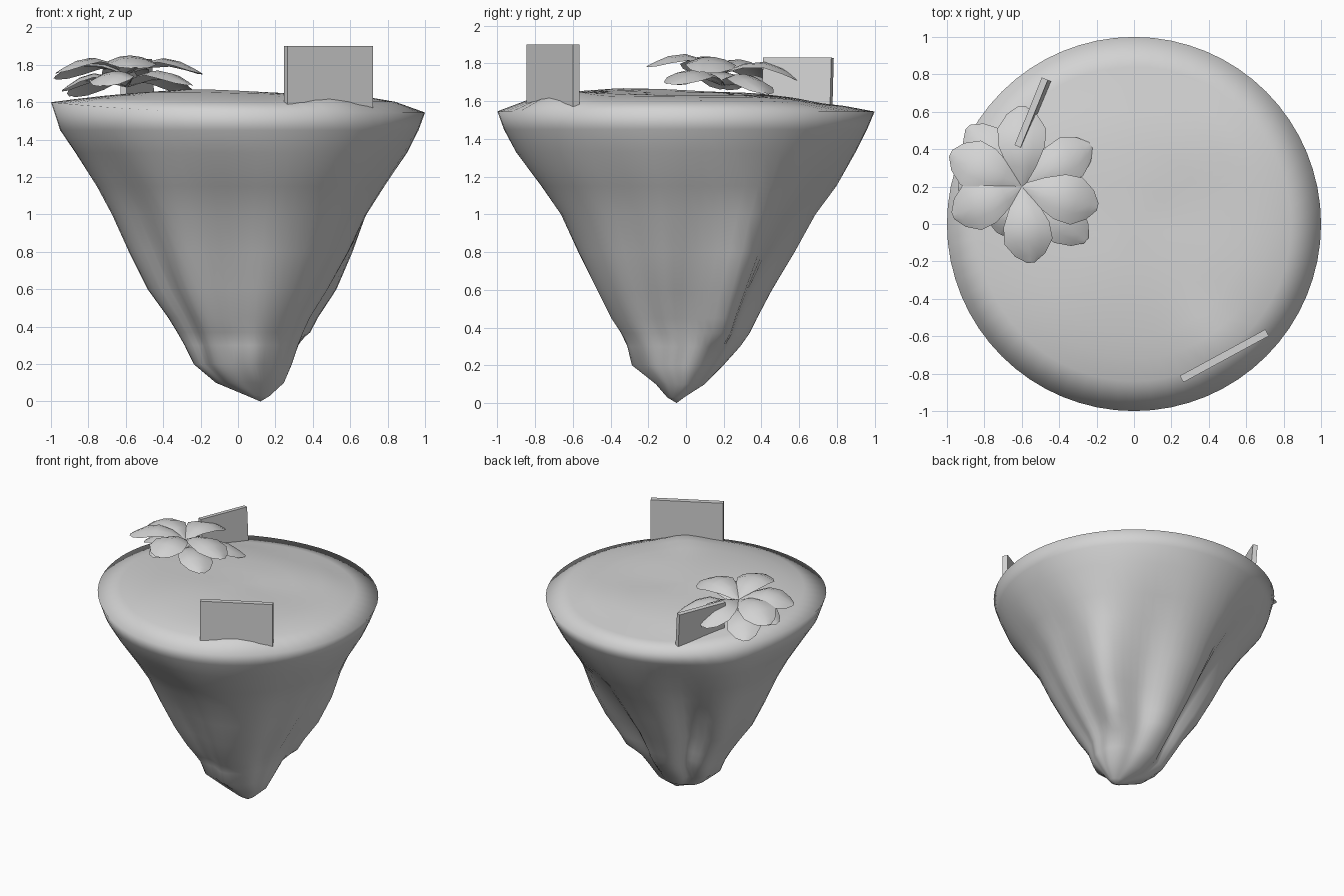
import bpy, bmesh, math
from mathutils import Matrix, Vector

cube = bpy.data.objects.get("Cube")
if cube:
    bpy.data.objects.remove(cube)

stone = bpy.data.materials.new("pale_grey")
stone.use_nodes = True
stone.diffuse_color = (0.65, 0.65, 0.65, 1)
stone.node_tree.nodes["Principled BSDF"].inputs["Base Color"].default_value = (0.65, 0.65, 0.65, 1)


def finish(bm, name, smooth=None):
    bmesh.ops.recalc_face_normals(bm, faces=bm.faces)
    mesh = bpy.data.meshes.new(name)
    bm.to_mesh(mesh)
    bm.free()
    obj = bpy.data.objects.new(name, mesh)
    bpy.context.collection.objects.link(obj)
    mesh.materials.append(stone)
    if smooth:
        bpy.ops.object.select_all(action='DESELECT')
        obj.select_set(True)
        bpy.context.view_layer.objects.active = obj
        bpy.ops.object.shade_smooth_by_angle(angle=math.radians(smooth))
    return obj


def bell(d, width):
    return math.exp(-(d / width) ** 2)


def clamp(v):
    return max(0, min(1, v))


def angle_gap(a, degrees):
    return (math.degrees(a) - degrees + 180) % 360 - 180


# Floating island: stacked rings (height, x range, y range)
SEGMENTS = 64
RINGS = [
    (1.45, -.95, .965, -.965, .96), (1.33, -.87, .91, -.91, .90),
    (1.15, -.76, .80, -.79, .80), (1.0, -.68, .71, -.69, .69),
    (.8, -.59, .62, -.60, .58), (.6, -.49, .51, -.50, .46),
    (.45, -.38, .41, -.42, .38), (.37, -.33, .37, -.36, .34),
    (.3, -.29, .34, -.31, .29), (.2, -.24, .30, -.27, .20),
    (.1, -.12, .25, -.16, .10), (.03, .05, .17, -.1, -.01),
]
# Gullies running down the rock: (direction, width, depth)
GULLIES = [(-98, 17, .15), (-25, 13, .08), (2, 11, .08), (64, 16, .15),
           (128, 13, .28), (170, 11, .07), (218, 11, .11)]


def top_height(x, y):
    r = math.hypot(x, y)
    rim = 1.545 + .055 * max(0, -x) ** 2
    z = rim + (1.645 - rim) * (1 - r ** 5)
    z += .035 * bell(math.hypot(x - .47, y + .67), .16) * clamp((1 - r) * 6)
    z += .025 * bell(math.hypot(x + .2, y + .3), .4)
    # Ground falls away towards the back
    z -= .05 * bell(y - .8, .25) * (1 - r ** 5)
    return z - .02 * bell(math.hypot(x - .3, y - .1), .3)


bm = bmesh.new()
loops = []
turns = [math.tau * i / SEGMENTS for i in range(SEGMENTS)]
for r in (.2, .4, .6, .72, .84, 1):
    loops.append([bm.verts.new((r * math.cos(a), r * math.sin(a),
                                top_height(r * math.cos(a), r * math.sin(a)))) for a in turns])
for z, x0, x1, y0, y1 in RINGS:
    fade = clamp((1.4 - z) / .8) * clamp(z / .3)
    loop = []
    for a in turns:
        k = 1 - fade * sum(d * bell(angle_gap(a, c), w) for c, w, d in GULLIES)
        # Side rib that ends in a ledge, overhang at the back, knob near the tip
        k += .2 * bell(angle_gap(a, 31), 12) * clamp((1.15 - z) / .6) * clamp((z - .3) / .07)
        k += .06 * bell(angle_gap(a, 145), 18) * bell(z - 1.3, .13)
        k += .13 * bell(angle_gap(a, -82), 14) * bell(z - .22, .1)
        loop.append(bm.verts.new(((x0 + x1) / 2 + (x1 - x0) / 2 * k * math.cos(a),
                                  (y0 + y1) / 2 + (y1 - y0) / 2 * k * math.sin(a), z)))
    loops.append(loop)
for upper, lower in zip(loops, loops[1:]):
    for i in range(SEGMENTS):
        j = (i + 1) % SEGMENTS
        bm.faces.new((upper[i], upper[j], lower[j], lower[i]))
for loop, point in ((loops[0], (0, 0, top_height(0, 0))), (loops[-1], (.12, -.05, 0))):
    tip = bm.verts.new(point)
    for i in range(SEGMENTS):
        bm.faces.new((loop[i], loop[(i + 1) % SEGMENTS], tip))
finish(bm, "island_rock", 180)


# Upright slabs
def slab(name, centre, size, turn, lean=0):
    bm = bmesh.new()
    place = (Matrix.Translation(centre) @ Matrix.Rotation(math.radians(turn), 4, 'Z')
             @ Matrix.Rotation(math.radians(lean), 4, 'X') @ Matrix.Diagonal((*size, 1)))
    bmesh.ops.create_cube(bm, size=1, matrix=place)
    finish(bm, name)


slab("front_slab", (.483, -.705, 1.70), (.52, .04, .4), 28.5)
slab("back_slab", (-.54, .592, 1.68), (.39, .035, .3), 68, -4)


# Flower: two layers of arched petals around one centre
def petal(name, turn, length, base, tip, half_width):
    bm = bmesh.new()
    rows = []
    for t, w in ((0, .12), (.25, .6), (.5, .95), (.72, 1), (.9, .62), (1, .15)):
        row = []
        for s in (-1, -.5, 0, .5, 1):
            z = base + (tip - base) * t + .08 * math.sin(math.pi * t) - .035 * w * s * s
            p = Matrix.Rotation(math.radians(turn), 3, 'Z') @ Vector((length * t, s * w * half_width, 0))
            row.append(bm.verts.new((p.x - .6, p.y + .2, z - .1 * p.y)))
        rows.append(row)
    for a, b in zip(rows, rows[1:]):
        for i in range(4):
            bm.faces.new((a[i], a[i + 1], b[i + 1], b[i]))
    finish(bm, name, 40)


for i, (turn, length) in enumerate([(-83, .41), (-15, .42), (90, .43), (155, .42), (203, .40)]):
    petal(f"upper_petal_{i + 1}", turn, length, 1.755, 1.745, .13)
for i, (turn, length) in enumerate([(-40, .45), (31, .43), (132, .43), (180, .34), (-115, .28)]):
    petal(f"lower_petal_{i + 1}", turn, length, 1.685, 1.665, .12)
